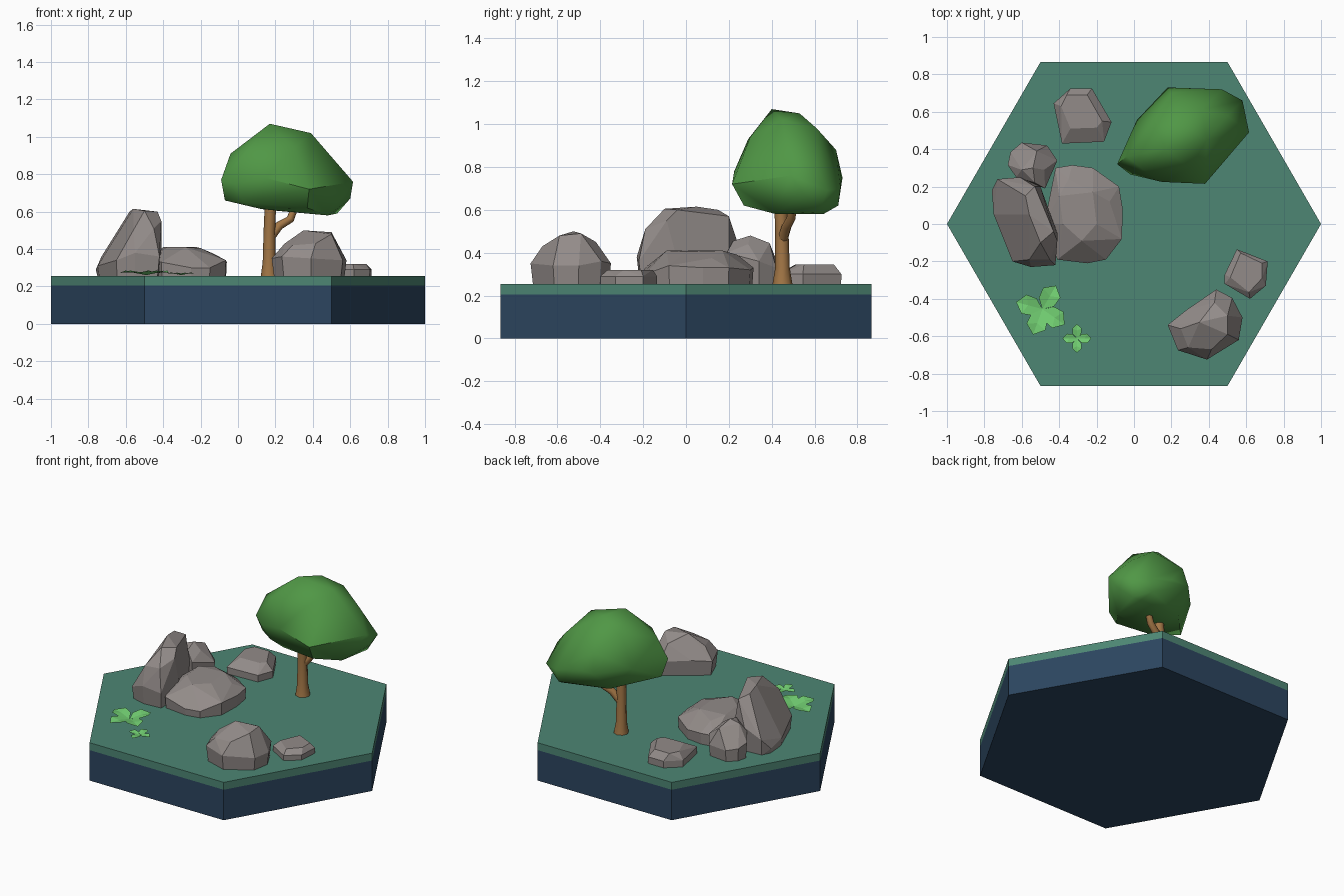
import bpy, bmesh, math
from mathutils import Vector

if "Cube" in bpy.data.objects:
    bpy.data.objects.remove(bpy.data.objects["Cube"])

GROUND = 0.255


def material(name, rgb):
    m = bpy.data.materials.new(name)
    m.diffuse_color = (*rgb, 1)
    m.use_nodes = True
    m.node_tree.nodes["Principled BSDF"].inputs["Base Color"].default_value = m.diffuse_color
    return m


navy = material("navy", (0.025, 0.06, 0.115))
turf = material("turf", (0.075, 0.24, 0.175))
stone = material("stone", (0.29, 0.26, 0.25))
bark = material("bark", (0.36, 0.18, 0.06))
foliage = material("foliage", (0.08, 0.31, 0.06))
sprout = material("sprout", (0.17, 0.63, 0.17))


def finish(name, bm, mat, smooth=None):
    bmesh.ops.recalc_face_normals(bm, faces=bm.faces)
    me = bpy.data.meshes.new(name)
    bm.to_mesh(me)
    bm.free()
    me.materials.append(mat)
    ob = bpy.data.objects.new(name, me)
    bpy.context.collection.objects.link(ob)
    if smooth:
        bpy.ops.object.select_all(action='DESELECT')
        ob.select_set(True)
        bpy.context.view_layer.objects.active = ob
        bpy.ops.object.shade_smooth_by_angle(angle=math.radians(smooth))
    return ob


def hull(name, points, mat, flatten=8, smooth=None):
    """Convex solid around the points, nearly flat triangles merged."""
    bm = bmesh.new()
    for p in points:
        bm.verts.new(p)
    bmesh.ops.convex_hull(bm, input=bm.verts[:])
    loose = [v for v in bm.verts if not v.link_faces]
    bmesh.ops.delete(bm, geom=loose, context='VERTS')
    if flatten:
        bmesh.ops.dissolve_limit(bm, angle_limit=math.radians(flatten),
                                 verts=bm.verts[:], edges=bm.edges[:])
    return finish(name, bm, mat, smooth)


def rock(name, belt, top, foot=0.94):
    """Rock from its widest belt and top corners; the foot is the belt shrunk."""
    c = sum((Vector(p) for p in belt), Vector()) / len(belt)
    base = [(c.x + (x - c.x) * foot, c.y + (y - c.y) * foot, GROUND - 0.005)
            for x, y, z in belt]
    return hull(name, base + belt + top, stone)


def at(z, outline):
    return [(x, y, z) for x, y in outline]


def tube(name, path, sides=8):
    """Tapered limb through (x, y, z, radius) points."""
    bm = bmesh.new()
    pts = [Vector(p[:3]) for p in path]
    rings = []
    for i, p in enumerate(pts):
        d = pts[min(i + 1, len(pts) - 1)] - pts[max(i - 1, 0)]
        u = Vector((0, 1, 0)).cross(d).normalized()
        v = d.normalized().cross(u)
        r = path[i][3]
        rings.append([bm.verts.new(p + r * (u * math.cos(a) + v * math.sin(a)))
                      for a in (math.tau * k / sides for k in range(sides))])
    for a, b in zip(rings, rings[1:]):
        for k in range(sides):
            n = (k + 1) % sides
            bm.faces.new((a[k], a[n], b[n], b[k]))
    bm.faces.new(rings[0])
    bm.faces.new(rings[-1])
    return finish(name, bm, bark, 50)


def plant(name, x, y, angles, length, width, lift):
    """Flat rosette of pointed leaves."""
    bm = bmesh.new()
    for deg in angles:
        a = math.radians(deg)
        d, s = Vector((math.cos(a), math.sin(a), 0)), Vector((-math.sin(a), math.cos(a), 0))
        o = Vector((x, y, GROUND + 0.006))
        up = Vector((0, 0, lift))
        c = bm.verts.new(o)
        mid = bm.verts.new(o + d * length * 0.55 + up * 0.6)
        tip = bm.verts.new(o + d * length + up * 0.5)
        for sign in (1, -1):
            near = bm.verts.new(o + d * length * 0.3 + s * sign * width * 0.75 + up * 0.6)
            far = bm.verts.new(o + d * length * 0.7 + s * sign * width * 0.85 + up)
            order = (c, mid, far, near), (mid, tip, far)
            for f in order:
                bm.faces.new(f if sign > 0 else f[::-1])
    return finish(name, bm, sprout)


# Hexagonal base
hexagon = [(math.cos(math.tau * k / 6), math.sin(math.tau * k / 6)) for k in range(6)]
hull("base_block", at(0, hexagon) + at(0.205, hexagon), navy, 1)
hull("ground_slab", at(0.205, hexagon) + at(GROUND, hexagon), turf, 1)

# Rock cluster on the left
rock("tall_rock",
     [(-.76, .18, .29), (-.75, .05, .31), (-.65, -.20, .34), (-.55, -.23, .38),
      (-.42, -.22, .36), (-.41, -.05, .40), (-.50, .20, .40), (-.61, .25, .42),
      (-.73, .24, .36)],
     [(-.58, .15, .60), (-.53, .20, .57), (-.56, .05, .615), (-.50, -.10, .605),
      (-.43, -.04, .60), (-.41, -.09, .55), (-.45, -.19, .51), (-.56, -.19, .50)])
rock("broad_rock",
     [(-.42, .30, .33), (-.33, .315, .33), (-.22, .30, .32), (-.08, .20, .33),
      (-.06, .08, .33), (-.065, -.08, .34), (-.15, -.19, .30), (-.25, -.21, .30),
      (-.41, -.19, .33), (-.48, 0, .35)],
     [(-.38, 0, .41), (-.40, .15, .41), (-.35, .24, .39), (-.22, .17, .41),
      (-.20, 0, .405), (-.28, -.09, .41), (-.13, .12, .375)], 0.98)
rock("back_rock",
     [(-.66, .385, .34), (-.60, .435, .33), (-.465, .42, .33), (-.41, .34, .36),
      (-.475, .19, .40), (-.63, .25, .40), (-.675, .315, .36)],
     [(-.54, .30, .48), (-.52, .39, .445), (-.60, .29, .46), (-.48, .29, .44),
      (-.53, .22, .455)])

# Rock at front right
rock("front_rock",
     [(.18, -.54, .35), (.28, -.46, .36), (.44, -.35, .35), (.525, -.395, .36),
      (.58, -.50, .34), (.56, -.62, .34), (.39, -.725, .35), (.235, -.675, .36)],
     [(.35, -.525, .50), (.50, -.59, .48), (.50, -.49, .49), (.43, -.42, .45),
      (.25, -.56, .43), (.29, -.66, .42), (.415, -.67, .43)])

# Low flat stones
rock("back_flat_stone",
     at(.30, [(-.34, .725), (-.225, .725), (-.12, .545), (-.16, .44), (-.385, .43),
              (-.43, .645)]),
     at(.345, [(-.36, .69), (-.25, .69), (-.17, .55), (-.20, .515), (-.34, .51),
               (-.39, .63)]), 0.99)
rock("front_flat_stone",
     at(.29, [(.55, -.135), (.715, -.20), (.705, -.33), (.62, -.40), (.485, -.32),
              (.485, -.27)]),
     at(.32, [(.57, -.155), (.685, -.21), (.685, -.29), (.615, -.365), (.515, -.285)]),
     0.99)

# Tree
tube("trunk", [(.168, .45, .25, .047), (.166, .45, .33, .034), (.168, .447, .50, .031),
               (.175, .44, .68, .030)])
tube("branch", [(.172, .45, .46, .024), (.22, .47, .525, .023), (.28, .49, .56, .021),
                (.31, .50, .64, .019)])
hull("canopy",
     [(-.09, .32, .77), (.015, .555, .76), (.18, .73, .75), (.31, .725, .75),
      (.47, .72, .70), (.58, .66, .69), (.615, .49, .76), (.38, .215, .72),
      (-.02, .265, .75), (.15, .225, .78),
      (.17, .40, 1.07), (.25, .53, 1.05), (.39, .45, 1.02), (.36, .61, .98),
      (.10, .55, .98), (-.04, .36, .91), (.05, .29, .93), (.30, .30, .94),
      (.20, .70, .88), (.50, .58, .88),
      (-.07, .36, .66), (.03, .30, .65), (.12, .31, .615), (.15, .60, .61),
      (.53, .62, .59), (.48, .64, .58), (.48, .42, .58), (.60, .55, .67),
      (.37, .27, .62), (.45, .71, .62)], foliage, None, 45)

# Small plants
plant("large_plant", -.49, -.455, (60, 165, 250, 325), .145, .062, .024)
plant("small_plant", -.305, -.612, (0, 90, 180, 270), .077, .030, .014)
